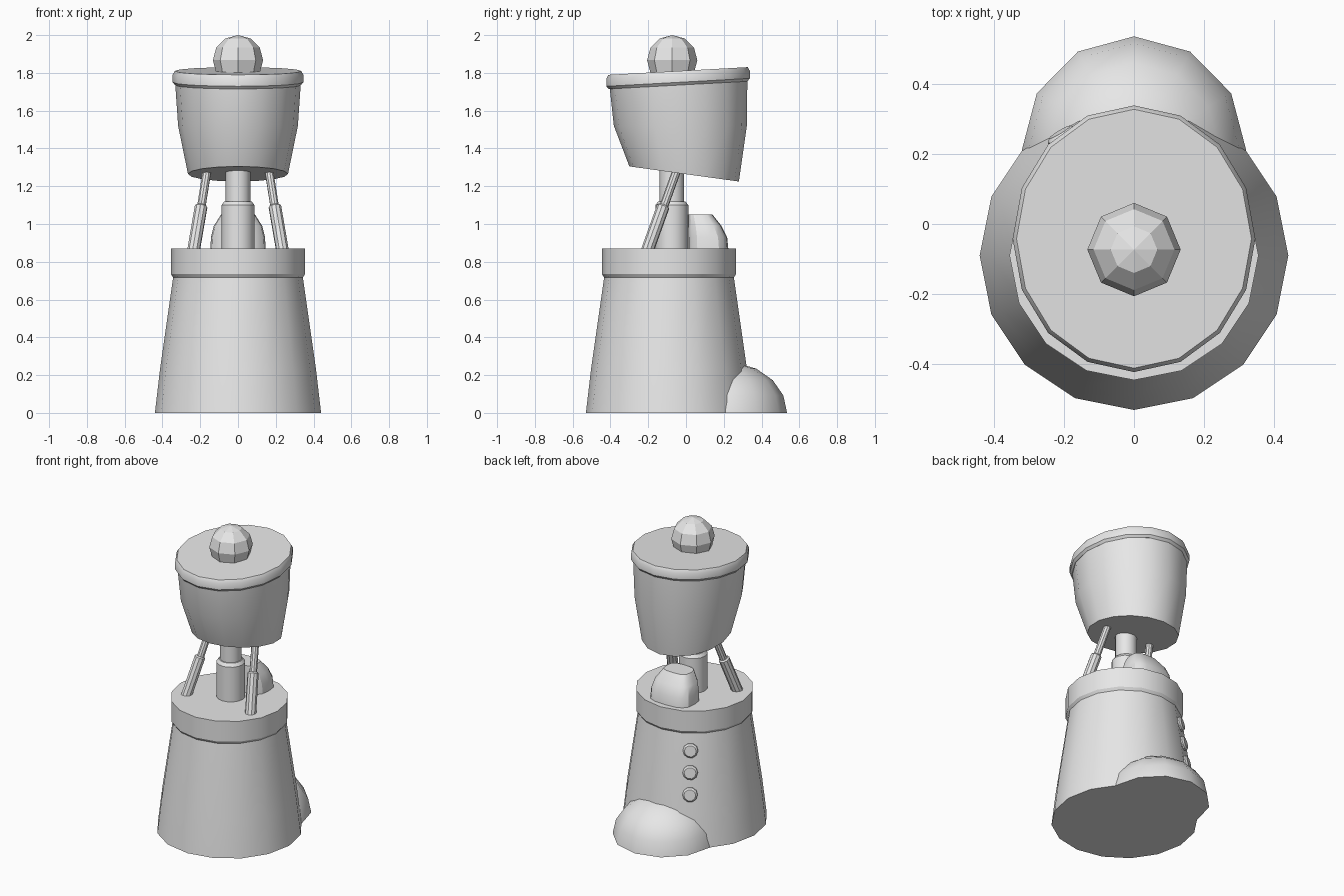
import bpy, bmesh
from math import sin, cos, pi, radians, copysign
from mathutils import Vector, Matrix

if "Cube" in bpy.data.objects:
    bpy.data.objects.remove(bpy.data.objects["Cube"])

GREY = (0.8, 0.8, 0.8, 1.0)
mat = bpy.data.materials.new("plain_grey")
mat.use_nodes = True
mat.diffuse_color = GREY
mat.node_tree.nodes["Principled BSDF"].inputs["Base Color"].default_value = GREY


def finish(name, bm, smooth=True):
    """Turn a bmesh into a named object with the shared material."""
    bmesh.ops.recalc_face_normals(bm, faces=bm.faces)
    mesh = bpy.data.meshes.new(name)
    bm.to_mesh(mesh)
    bm.free()
    mesh.materials.append(mat)
    obj = bpy.data.objects.new(name, mesh)
    bpy.context.collection.objects.link(obj)
    if smooth:
        bpy.ops.object.select_all(action='DESELECT')
        obj.select_set(True)
        bpy.context.view_layer.objects.active = obj
        bpy.ops.object.shade_smooth_by_angle(angle=radians(30))
    return obj


def loft(name, rings, sides=16, power=1.0, matrix=None, smooth=True):
    """Stack closed rings (centre y, radius x, radius y, z, slope) and cap both ends."""
    bm = bmesh.new()
    loops = []
    for cy, rx, ry, z, slope in rings:
        loop = []
        for i in range(sides):
            a = 2 * pi * i / sides
            c, s = (copysign(abs(v) ** power, v) for v in (cos(a), sin(a)))
            loop.append(bm.verts.new((rx * c, cy + ry * s, z + slope * ry * s)))
        loops.append(loop)
    for low, high in zip(loops, loops[1:]):
        for i in range(sides):
            j = (i + 1) % sides
            bm.faces.new((low[i], low[j], high[j], high[i]))
    bm.faces.new(loops[0])
    bm.faces.new(loops[-1])
    if matrix:
        bm.transform(matrix)
    return finish(name, bm, smooth)


def turned(name, cy, profile, **kw):
    """Round part from (radius, height) pairs."""
    return loft(name, [(cy, r, r, z, 0) for r, z in profile], **kw)


def rod(name, start, end, radius, bevel, sides=10):
    """Round rod between two points with a chamfered end."""
    start, end = Vector(start), Vector(end)
    axis = end - start
    m = Matrix.Translation(start) @ axis.to_track_quat('Z', 'Y').to_matrix().to_4x4()
    n = axis.length
    turned(name, 0, [(radius, 0), (radius, n - bevel), (radius - bevel, n)],
           sides=sides, matrix=m)


AXIS = -0.09

# Skirt body and collar
turned("skirt_body", AXIS, [(0.44, 0), (0.413, 0.23), (0.343, 0.72)])
turned("collar", AXIS, [(0.335, 0.705), (0.355, 0.735), (0.355, 0.87)])

# Rounded bump at the back of the base
steps = [radians(a) for a in (0, 20, 40, 60, 80)]
loft("rear_bump", [(0.21, 0.32 * cos(a), 0.325 * cos(a), 0.27 * sin(a), 0)
                   for a in steps], sides=12)

# Three round buttons on the skirt
for i, (r, z) in enumerate([(0.353, 0.61), (0.372, 0.473), (0.391, 0.335)]):
    az = radians(121)
    normal = Vector((cos(az), sin(az), 0.14))
    m = (Matrix.Translation((r * cos(az), AXIS + r * sin(az), z))
         @ normal.to_track_quat('Z', 'Y').to_matrix().to_4x4())
    turned(f"button_{i + 1}", 0, [(0.046, -0.03), (0.046, 0.01), (0.036, 0.02)],
           sides=10, matrix=m)

# Neck column in two widths
turned("neck_sleeve", -0.075, [(0.087, 0.85), (0.087, 1.1), (0.072, 1.12)])
turned("neck_post", -0.075, [(0.065, 1.1), (0.065, 1.4)])

# Slanted pistons on both sides
for side, x in (("left", 1), ("right", -1)):
    rod(f"{side}_piston_sleeve", (x * 0.237, -0.208, 0.85), (x * 0.194, -0.118, 1.1), 0.034, 0.008)
    rod(f"{side}_piston_rod", (x * 0.196, -0.122, 1.08), (x * 0.158, -0.036, 1.32), 0.023, 0.002)

# Domed housing behind the neck
loft("rear_housing", [(0.01 + d / 2, w, d / 2, z, 0) for w, d, z in
                      [(0.147, 0.215, 0.86), (0.143, 0.208, 0.93), (0.128, 0.178, 0.99),
                       (0.09, 0.13, 1.05)]], sides=16, power=0.65)

# Tilted oval head, rim and lid
loft("head", [(-0.01, 0.265, 0.29, 1.265, -0.138),
              (-0.03, 0.317, 0.352, 1.52, 0.0),
              (-0.04, 0.333, 0.365, 1.75, 0.055)])
loft("head_rim", [(-0.042, 0.333, 0.367, 1.735, 0.055),
                  (-0.042, 0.346, 0.38, 1.75, 0.055),
                  (-0.042, 0.346, 0.38, 1.79, 0.055),
                  (-0.042, 0.335, 0.369, 1.81, 0.055)])

# Faceted knob on top
bm = bmesh.new()
bmesh.ops.create_uvsphere(bm, u_segments=8, v_segments=6, radius=0.133,
                          matrix=Matrix.Translation((0, -0.073, 1.867)))
finish("top_knob", bm, smooth=False)
